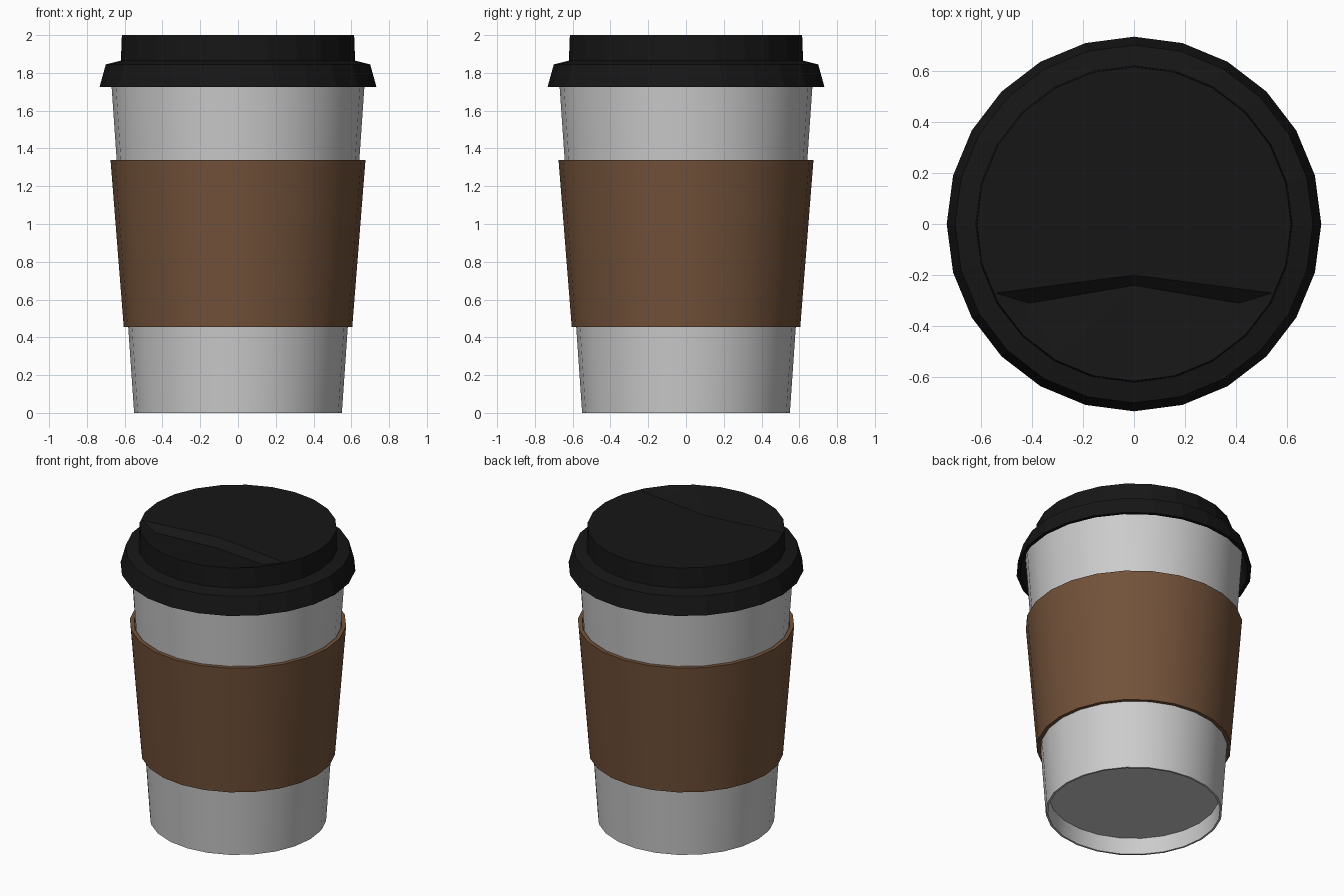
import bpy, bmesh, math

if "Cube" in bpy.data.objects:
    bpy.data.objects.remove(bpy.data.objects["Cube"])

N = 24


def material(name, rgb):
    m = bpy.data.materials.new(name)
    m.diffuse_color = (*rgb, 1)
    m.use_nodes = True
    m.node_tree.nodes["Principled BSDF"].inputs["Base Color"].default_value = m.diffuse_color
    return m


def ring(bm, r, z):
    return [bm.verts.new((r * math.cos(2 * math.pi * i / N),
                          r * math.sin(2 * math.pi * i / N), z)) for i in range(N)]


def lathe(bm, profile, closed=False):
    """Spin (radius, z) points; radius 0 becomes a pole. Returns the rings."""
    rings = [ring(bm, r, z) if r else [bm.verts.new((0, 0, z))] * N for r, z in profile]
    pairs = list(zip(rings, rings[1:]))
    if closed:
        pairs.append((rings[-1], rings[0]))
    for a, b in pairs:
        for i in range(N):
            j = (i + 1) % N
            bm.faces.new(list(dict.fromkeys((a[i], a[j], b[j], b[i]))))
    return rings


def finish(bm, name, mat=None, angle=None):
    bmesh.ops.recalc_face_normals(bm, faces=bm.faces[:])
    me = bpy.data.meshes.new(name)
    bm.to_mesh(me)
    bm.free()
    ob = bpy.data.objects.new(name, me)
    bpy.context.collection.objects.link(ob)
    if mat:
        me.materials.append(mat)
    if angle:
        bpy.ops.object.select_all(action='DESELECT')
        ob.select_set(True)
        bpy.context.view_layer.objects.active = ob
        bpy.ops.object.shade_smooth_by_angle(angle=math.radians(angle))
    return ob


# Paper cup with recessed base
bm = bmesh.new()
lathe(bm, [(0, 0.11), (0.53, 0.11), (0.537, 0), (0.55, 0), (0.677, 1.84),
           (0.655, 1.84), (0.537, 0.13), (0, 0.13)])
finish(bm, "cup", angle=30)

# Cardboard sleeve
bm = bmesh.new()
lathe(bm, [(0.605, 0.455), (0.675, 1.34), (0.648, 1.34), (0.582, 0.455)], closed=True)
finish(bm, "sleeve", material("cardboard", (0.17, 0.084, 0.042)), 30)

# Lid: skirt, shoulder and raised wall
bm = bmesh.new()
rings = lathe(bm, [(0.675, 1.84), (0.71, 1.725), (0.733, 1.725), (0.70, 1.845),
                   (0.62, 1.865), (0.615, 2.0)])
rim = rings[-1]

# Lid top: flat rear, short step, sipping area sloping up to the front rim
end_l, mid, end_r = [bm.verts.new(p) for p in
                     ((-0.54, -0.27, 2.0), (0, -0.2, 2.0), (0.54, -0.27, 2.0))]
low_l, low_m, low_r = [bm.verts.new(p) for p in
                       ((-0.41, -0.31, 1.965), (0, -0.24, 1.945), (0.41, -0.31, 1.965))]
faces = [
    [rim[23]] + rim[:14] + [end_l, mid, end_r],
    [end_l, low_l, low_m, mid], [mid, low_m, low_r, end_r],
    [rim[13], rim[14], end_l], [rim[22], rim[23], end_r],
    [end_l, rim[14], low_l], [end_r, low_r, rim[22]],
    [low_l, rim[16], low_m], [low_m, rim[20], low_r],
]
faces += [[low_l, rim[i], rim[i + 1]] for i in (14, 15)]
faces += [[low_m, rim[i], rim[i + 1]] for i in range(16, 20)]
faces += [[low_r, rim[i], rim[i + 1]] for i in (20, 21)]
for f in faces:
    bm.faces.new(f)
finish(bm, "lid", material("black_plastic", (0.008, 0.008, 0.008)))
